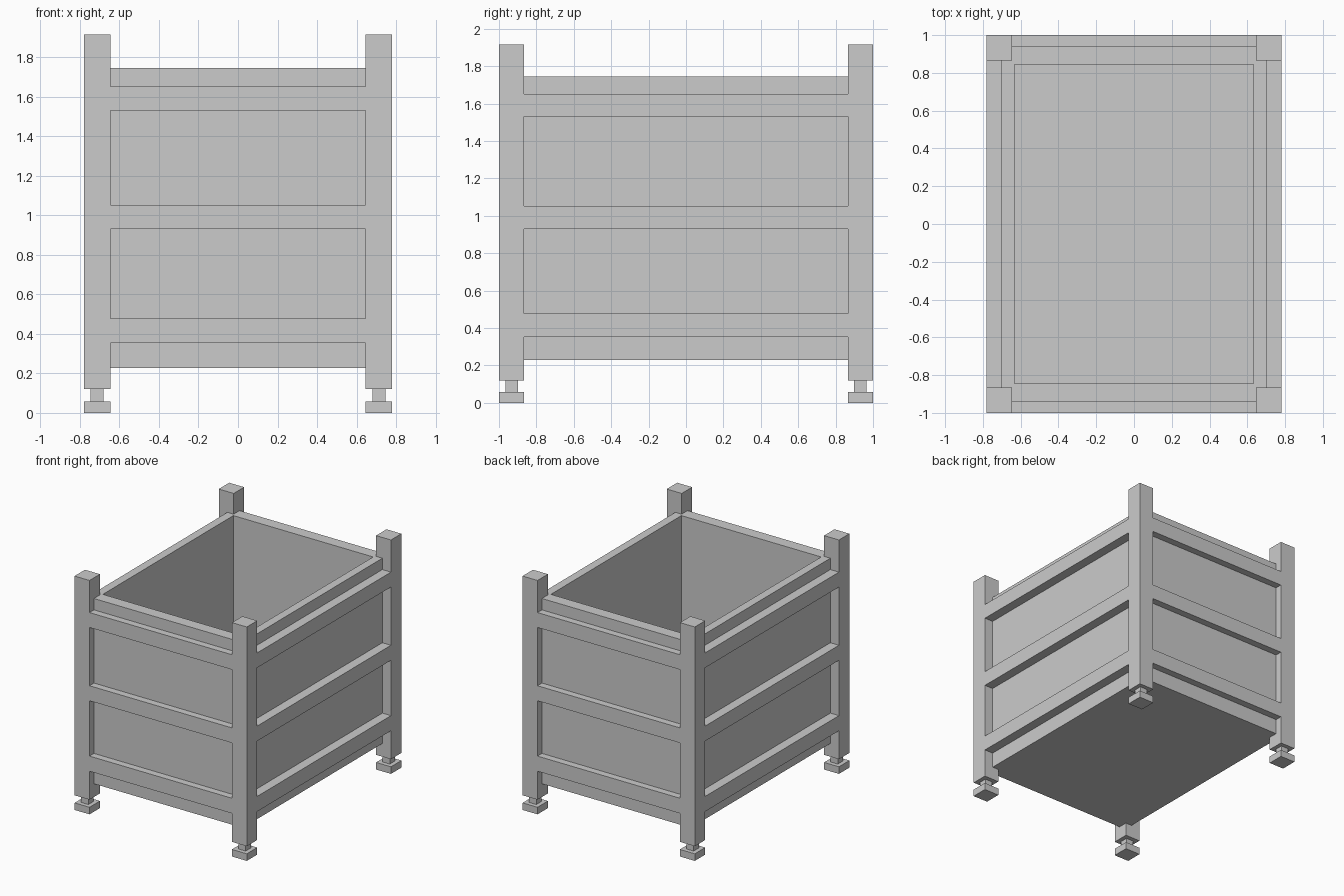
import bpy, bmesh

if "Cube" in bpy.data.objects:
    bpy.data.objects.remove(bpy.data.objects["Cube"])

X, Y = 0.78, 1.0            # outer half sizes
PX, PY = 0.645, 0.865       # inner edges of corner posts
BX, BY = 0.702, 0.942       # outer half sizes of bin walls
IX, IY = 0.633, 0.844       # inner half sizes of bin walls
Z0, Z1, FLOOR = 0.228, 1.745, 0.30


def box(name, x, y, z):
    """Box from (min, max) ranges on each axis."""
    bm = bmesh.new()
    bmesh.ops.create_cube(bm, size=1)
    for v in bm.verts:
        v.co = [r[0] + (c + 0.5) * (r[1] - r[0]) for c, r in zip(v.co, (x, y, z))]
    return finish(name, bm)


def finish(name, bm):
    me = bpy.data.meshes.new(name)
    bm.to_mesh(me)
    bm.free()
    ob = bpy.data.objects.new(name, me)
    bpy.context.collection.objects.link(ob)
    return ob


def mirror(ob, x, y):
    m = ob.modifiers.new("mirror", 'MIRROR')
    m.use_axis = (x, y, False)
    m.use_mirror_merge = False


# Open bin: inset the top face, then sink it to the floor
bm = bmesh.new()
bmesh.ops.create_cube(bm, size=1)
for v in bm.verts:
    v.co = (v.co.x * 2 * BX, v.co.y * 2 * BY, Z1 if v.co.z > 0 else Z0)
top = max(bm.faces, key=lambda f: f.calc_center_median().z)
bmesh.ops.inset_region(bm, faces=[top], thickness=0.05)
for v in top.verts:
    v.co.x = IX if v.co.x > 0 else -IX
    v.co.y = IY if v.co.y > 0 else -IY
inner = bmesh.ops.extrude_discrete_faces(bm, faces=[top])["faces"][0]
for v in inner.verts:
    v.co.z = FLOOR
finish("bin", bm)

# Corner posts with levelling feet
cx, cy = (PX + X) / 2, (PY + Y) / 2
n = 0.033
for ob in (
    box("corner_posts", (PX, X), (PY, Y), (0.12, 1.915)),
    box("foot_stems", (cx - n, cx + n), (cy - n, cy + n), (0.058, 0.12)),
    box("foot_pads", (PX, X), (PY, Y), (0, 0.058)),
):
    mirror(ob, True, True)

# Horizontal rails on all four sides
for label, z in (("lower", (0.353, 0.477)), ("middle", (0.93, 1.053)), ("upper", (1.53, 1.652))):
    mirror(box(label + "_end_rails", (-PX, PX), (BY, Y), z), False, True)
    mirror(box(label + "_side_rails", (BX, X), (-PY, PY), z), True, False)
